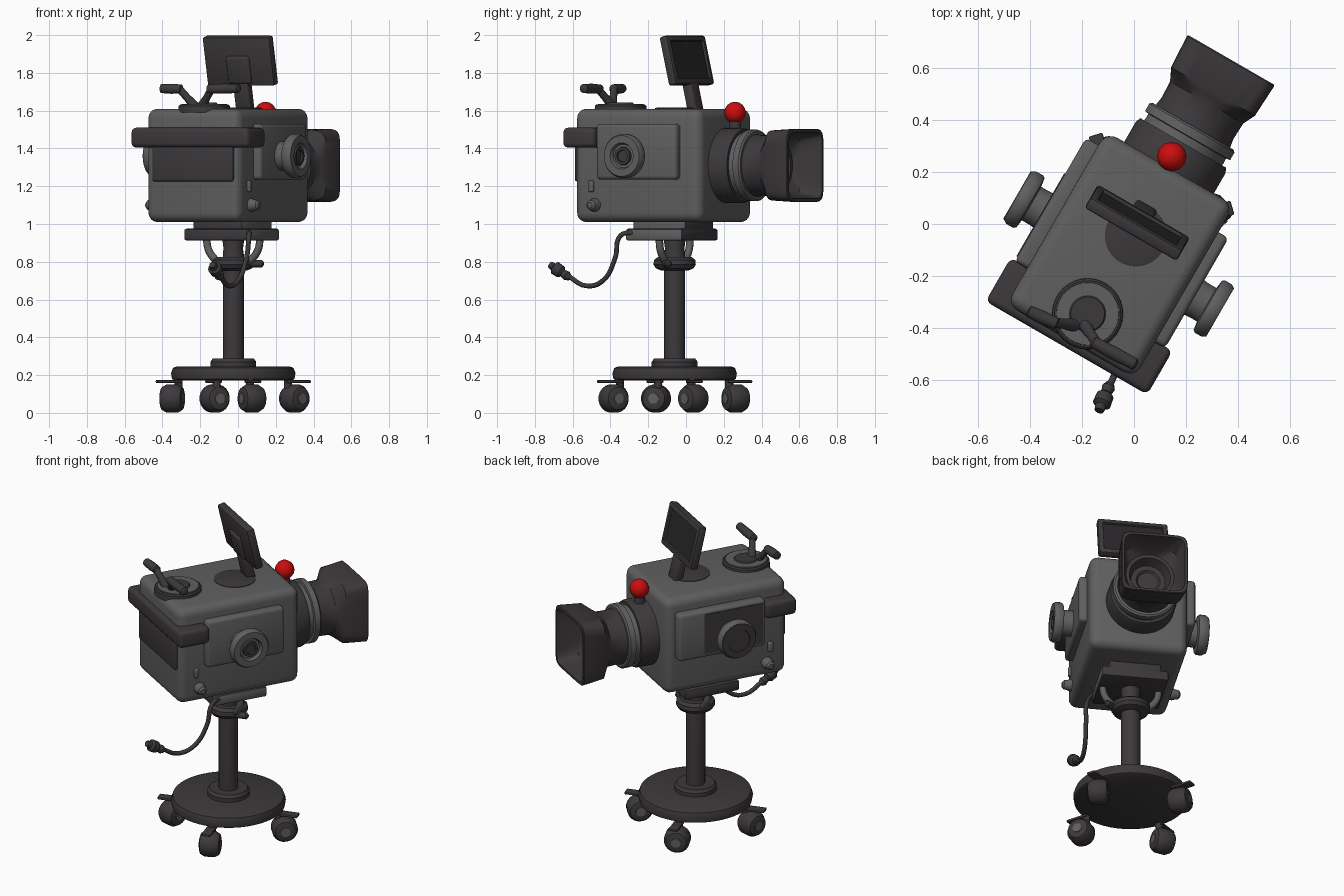
import bpy, bmesh, math
from math import cos, sin, pi, radians
from mathutils import Matrix, Vector

cube = bpy.data.objects.get("Cube")
if cube:
    bpy.data.objects.remove(cube, do_unlink=True)


def material(name, rgb):
    m = bpy.data.materials.new(name)
    m.use_nodes = True
    m.diffuse_color = (*rgb, 1)
    m.node_tree.nodes["Principled BSDF"].inputs["Base Color"].default_value = (*rgb, 1)
    return m


GRAY = material("body gray", (0.115, 0.115, 0.115))
DARK = material("dark plastic", (0.046, 0.04, 0.044))
GLASS = material("screen black", (0.022, 0.02, 0.022))
RED = material("signal red", (0.6, 0.004, 0.004))

T = Matrix.Translation
STAND = T((-0.025, -0.06, 0))
HEAD = STAND @ Matrix.Rotation(radians(-30), 4, 'Z')   # camera is turned on its stand
FORWARD = Matrix.Rotation(radians(-90), 4, 'X')


def finish(name, bm, mats, matrix):
    bmesh.ops.recalc_face_normals(bm, faces=bm.faces)
    me = bpy.data.meshes.new(name)
    bm.to_mesh(me)
    bm.free()
    for m in mats:
        me.materials.append(m)
    ob = bpy.data.objects.new(name, me)
    bpy.context.collection.objects.link(ob)
    ob.matrix_world = matrix
    bpy.ops.object.select_all(action='DESELECT')
    ob.select_set(True)
    bpy.context.view_layer.objects.active = ob
    bpy.ops.object.shade_smooth_by_angle(angle=radians(35))
    return ob


def box(name, lo, hi, mat, bevel=0.01, segments=3, matrix=HEAD, side_mat=None):
    lo, hi = Vector(lo), Vector(hi)
    bm = bmesh.new()
    bmesh.ops.create_cube(bm, size=1, matrix=T((lo + hi) / 2) @ Matrix.Diagonal((*(hi - lo), 1)))
    if bevel:
        bmesh.ops.bevel(bm, geom=bm.edges[:], offset=bevel, segments=segments,
                        profile=0.5, affect='EDGES')
    if side_mat:
        bm.normal_update()
        for f in bm.faces:
            f.material_index = int(f.normal.x > 0.7)
    return finish(name, bm, [mat] + ([side_mat] if side_mat else []), matrix)


def loft(name, sections, mat, matrix, n=32):
    """Rings of (height, radius, squareness) joined along local z."""
    bm = bmesh.new()
    rings = []
    for h, r, *p in sections:
        e = 2 / (p[0] if p else 2)
        ring = []
        for i in range(n):
            c, s = cos(2 * pi * (i + .5) / n), sin(2 * pi * (i + .5) / n)
            ring.append(bm.verts.new((math.copysign(abs(c) ** e, c) * r,
                                      math.copysign(abs(s) ** e, s) * r, h)))
        rings.append(ring)
    for a, b in zip(rings, rings[1:]):
        for i in range(n):
            j = (i + 1) % n
            bm.faces.new((a[i], a[j], b[j], b[i]))
    bm.faces.new(rings[0])
    bm.faces.new(rings[-1])
    return finish(name, bm, [mat], matrix)


def tube(name, points, radius, mat, matrix=Matrix()):
    cu = bpy.data.curves.new(name, 'CURVE')
    cu.dimensions = '3D'
    cu.bevel_depth, cu.bevel_resolution, cu.use_fill_caps = radius, 3, True
    cu.resolution_u = 6
    sp = cu.splines.new('BEZIER')
    sp.bezier_points.add(len(points) - 1)
    for bp, co in zip(sp.bezier_points, points):
        bp.co = co
        bp.handle_left_type = bp.handle_right_type = 'AUTO'
    cu.materials.append(mat)
    ob = bpy.data.objects.new(name, cu)
    bpy.context.collection.objects.link(ob)
    ob.matrix_world = matrix
    return ob


def rod(name, a, b, profile, mat, n=16):
    """Lathe whose profile heights run from 0 to 1 between two points."""
    a, b = Vector(a), Vector(b)
    d = b - a
    turn = d.to_track_quat('Z', 'Y').to_matrix().to_4x4()
    return loft(name, [(h * d.length, r) for h, r in profile], mat, T(a) @ turn, n)


# Camera body, rear bumper and rear panel
box("camera_body", (-0.28, -0.45, 1.01), (0.29, 0.32, 1.61), GRAY, 0.05, 5)
box("rear_bumper", (-0.355, -0.48, 1.405), (0.365, -0.285, 1.51), DARK, 0.025, 4)
box("rear_panel", (-0.23, -0.465, 1.225), (0.26, -0.42, 1.43), DARK, 0.012)

# Side panels, hand wheels and small sockets
for side, label in ((1, "right"), (-1, "left")):
    a, b = sorted((side * 0.25, side * 0.335))
    box(label + "_side_panel", (a, -0.29, 1.235), (b, 0.2 if side > 0 else 0.26, 1.53), GRAY, 0.02)
    axis = HEAD @ T((0, -0.065, 1.36)) @ Matrix.Rotation(side * pi / 2, 4, 'Y')
    loft(label + "_wheel", [(0.3, 0.08), (0.36, 0.075), (0.39, 0.075), (0.395, 0.11),
                            (0.405, 0.117), (0.435, 0.117), (0.45, 0.108), (0.45, 0.07),
                            (0.43, 0.062)], GRAY, axis)
    loft(label + "_wheel_hub", [(0.42, 0.05), (0.445, 0.046), (0.445, 0.032), (0.435, 0.03)],
         DARK, axis)
    socket = HEAD @ T((0, -0.32, 1.1)) @ Matrix.Rotation(side * pi / 2, 4, 'Y')
    loft(label + "_socket", [(0.27, 0.035), (0.3, 0.035), (0.32, 0.028), (0.335, 0.026),
                             (0.345, 0.015)], GRAY, socket, 16)
    a, b = sorted((side * 0.27, side * 0.305))
    box(label + "_latch", (a, -0.355, 1.17), (b, -0.325, 1.23), GRAY, 0.008)
box("left_dark_plate", (-0.339, -0.27, 1.26), (-0.333, 0.1, 1.51), DARK, 0)
loft("left_wheel_face", [(0.449, 0.108), (0.455, 0.106), (0.455, 0.07), (0.449, 0.068)],
     DARK, HEAD @ T((0, -0.065, 1.36)) @ Matrix.Rotation(-pi / 2, 4, 'Y'))

# Lens with its rings and square hood
lens = HEAD @ T((0, 0, 1.31)) @ FORWARD
loft("lens_mount", [(0.28, 0.2), (0.41, 0.2), (0.43, 0.192), (0.43, 0.16)], DARK, lens, 40)
loft("lens_groove", [(0.42, 0.175), (0.48, 0.172)], GRAY, lens, 40)
loft("lens_ring", [(0.46, 0.17), (0.463, 0.19), (0.497, 0.19), (0.505, 0.18), (0.505, 0.15)],
     GRAY, lens, 40)
loft("lens_hood", [(0.49, 0.168), (0.54, 0.16), (0.61, 0.163), (0.635, 0.175, 2.8),
                   (0.66, 0.187, 6), (0.795, 0.194, 8), (0.8, 0.19, 8), (0.8, 0.176, 8),
                   (0.68, 0.155, 6), (0.64, 0.14, 2), (0.64, 0.12, 2), (0.58, 0.1, 2),
                   (0.58, 0.07, 2), (0.57, 0.06, 2)], DARK, lens, 48)

# Signal lamp
bm = bmesh.new()
bmesh.ops.create_uvsphere(bm, u_segments=12, v_segments=8, radius=0.057)
finish("signal_lamp", bm, [RED], HEAD @ T((-0.012, 0.362, 1.59)))
loft("lamp_stem", [(1.48, 0.035), (1.55, 0.03)], DARK, HEAD @ T((-0.012, 0.362, 0)), 12)

# Monitor on its neck
tilt = HEAD @ T((0, 0.075, 1.865)) @ Matrix.Rotation(radians(13), 4, 'X')
bm = bmesh.new()
bmesh.ops.create_cube(bm, size=1, matrix=Matrix.Diagonal((0.41, 0.05, 0.265, 1)))
bmesh.ops.bevel(bm, geom=bm.edges[:], offset=0.012, segments=2, profile=0.5, affect='EDGES')
bm.normal_update()
face = max(bm.faces, key=lambda f: f.normal.y * f.calc_area())
bmesh.ops.inset_region(bm, faces=[face], thickness=0.025)
bmesh.ops.inset_region(bm, faces=[face], thickness=0.004, depth=-0.012)
face.material_index = 1
finish("monitor", bm, [DARK, GLASS], tilt)
box("monitor_back", (-0.07, -0.04, -0.12), (0.07, 0, 0.03), DARK, 0.015, 3, tilt)
box("monitor_neck", (-0.045, -0.035, -0.28), (0.045, 0.02, -0.1), DARK, 0.012, 3, tilt)
loft("monitor_foot", [(1.59, 0.12), (1.613, 0.12), (1.616, 0.11)], DARK, HEAD @ T((0.02, 0.03, 0)))

# Top turntable with two levers
table = HEAD @ T((0.01, -0.325, 0))
loft("turntable", [(1.59, 0.138), (1.625, 0.136), (1.632, 0.128)], DARK, table)
loft("turntable_top", [(1.628, 0.122), (1.636, 0.12)], GRAY, table)
loft("turntable_boss", [(1.63, 0.075), (1.642, 0.065)], DARK, table)
GRIP = [(0, 0.012), (0.04, 0.024), (0.5, 0.027), (0.96, 0.024), (1, 0.012)]
ARM = [(0, 0.026), (0.5, 0.02), (1, 0.02)]
for label, root, elbow, tip in (
        ("rear_left", (-0.23, -0.39, 1.625), (-0.31, -0.38, 1.715), (-0.41, -0.335, 1.717)),
        ("rear_right", (-0.19, -0.39, 1.625), (-0.14, -0.465, 1.715), (0.01, -0.545, 1.718))):
    rod(label + "_lever_arm", root, elbow, ARM, DARK)
    rod(label + "_lever_grip", Vector(elbow).lerp(Vector(tip), -0.15), tip, GRIP, DARK)

# Mounting plates and yoke
box("upper_mount_plate", (-0.15, -0.17, 0.96), (0.15, 0.15, 1.03), DARK, 0.008, 2, HEAD, GRAY)
box("lower_mount_plate", (-0.195, -0.19, 0.912), (0.195, 0.155, 0.975), DARK, 0.012, 2, HEAD, GRAY)
for side in (1, -1):
    tube("yoke_arm", [(side * 0.165, 0, 0.93), (side * 0.15, 0, 0.86), (side * 0.09, 0, 0.79)],
         0.02, GRAY, HEAD)

# Pole, collar and round base
loft("pole", [(0.2, 0.056), (0.84, 0.056), (0.87, 0.052), (0.93, 0.06)], DARK, STAND, 24)
loft("collar", [(0.755, 0.075), (0.765, 0.1), (0.785, 0.113), (0.81, 0.11), (0.825, 0.09),
                (0.825, 0.06)], DARK, STAND, 24)
rod("collar_handle", (0.03, -0.12, 0.79), (0.135, -0.09, 0.79),
    [(0, 0.015), (0.5, 0.02), (0.9, 0.02), (1, 0.01)], DARK, 12)
loft("base_hub", [(0.23, 0.122), (0.27, 0.122), (0.287, 0.11), (0.287, 0.06)], DARK, STAND)
loft("base_disc", [(0.172, 0.31), (0.18, 0.325), (0.21, 0.33), (0.238, 0.32), (0.246, 0.3)],
     DARK, STAND, 48)

# Four casters, each swivelled its own way
for k, swivel in enumerate((25, 100, 60, 10)):
    spot = STAND @ Matrix.Rotation(radians(17 + 90 * k), 4, 'Z') @ T((0.338, 0, 0))
    axle = spot @ T((0, 0, 0.076)) @ Matrix.Rotation(radians(swivel), 4, 'Z') @ FORWARD
    loft("caster_wheel", [(-0.06, 0.045), (-0.055, 0.06), (-0.03, 0.075), (0.03, 0.075),
                          (0.055, 0.06), (0.06, 0.045)], DARK, axle, 20)
    loft("caster_cap", [(-0.064, 0.028), (0.064, 0.028)], GRAY, axle, 16)
    loft("caster_stem", [(0.1, 0.022), (0.2, 0.022)], DARK, spot @ T((-0.035, 0, 0)), 12)
    box("caster_brake", (-0.05, -0.028, 0.158), (0.085, 0.028, 0.174), DARK, 0.006, 2, spot)

# Hanging cable and plug
tube("cable", [(0.06, -0.27, 0.955), (0.058, -0.345, 0.94), (0.045, -0.375, 0.82),
               (0.0, -0.44, 0.7), (-0.05, -0.53, 0.673), (-0.095, -0.625, 0.725)], 0.013, DARK)
rod("plug", (-0.092, -0.615, 0.715), (-0.135, -0.72, 0.785),
    [(0, 0.016), (0.15, 0.026), (0.35, 0.02), (0.45, 0.034), (0.75, 0.036), (0.82, 0.022),
     (1, 0.018)], DARK)
